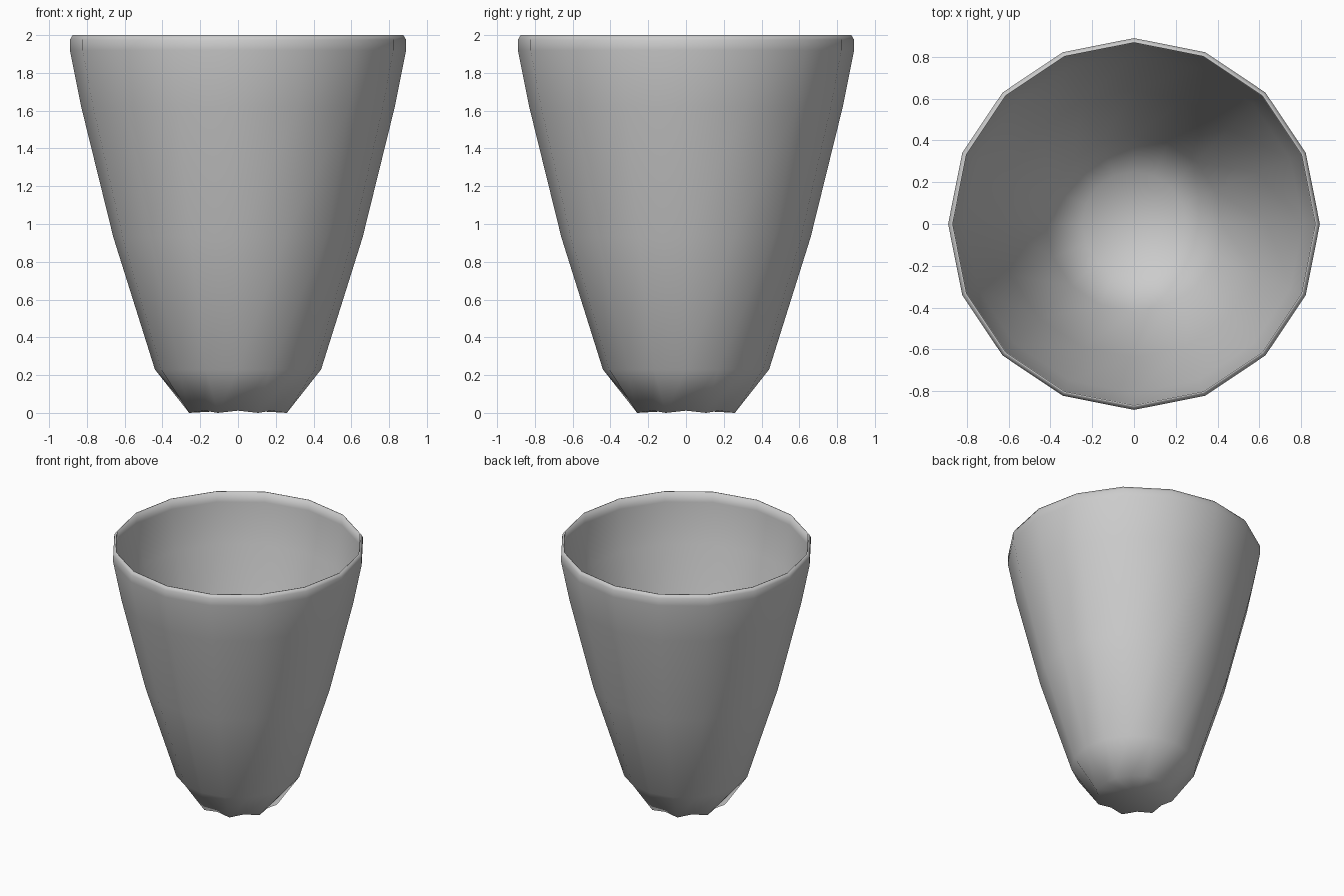
import bpy, bmesh
from math import sin, cos, pi

if "Cube" in bpy.data.objects:
    bpy.data.objects.remove(bpy.data.objects["Cube"])

SIDES = 16
# (radius, z): up the outside, over the lip, down the inside
OUTER = [(0.44, 0.23), (0.66, 0.93), (0.83, 1.62), (0.89, 1.92), (0.89, 1.975)]
LIP = [(0.875, 2.0), (0.868, 2.0)]
INNER = [(0.867, 1.92), (0.81, 1.62), (0.64, 0.93), (0.42, 0.245), (0.25, 0.04)]

bm = bmesh.new()


def ring(r, z, r_odd=None, z_odd=None):
    """Ring of vertices; odd corners may have their own radius and height."""
    verts = []
    for i in range(SIDES):
        odd = i % 2 and r_odd is not None
        rr, zz = (r_odd, z_odd) if odd else (r, z)
        a = 2 * pi * i / SIDES
        verts.append(bm.verts.new((rr * cos(a), rr * sin(a), zz)))
    return verts


# Base ring is lightly scalloped: eight feet corners touch the ground
rings = [ring(0.252, 0.012, 0.28, 0.0)]
rings += [ring(r, z) for r, z in OUTER + LIP + INNER]

# Walls
for a, b in zip(rings, rings[1:]):
    for i in range(SIDES):
        j = (i + 1) % SIDES
        bm.faces.new((a[i], a[j], b[j], b[i]))

# Underside and inside floor
for loop, z in ((rings[0], 0.015), (rings[-1], 0.035)):
    c = bm.verts.new((0, 0, z))
    for i in range(SIDES):
        bm.faces.new((c, loop[i], loop[(i + 1) % SIDES]))

bmesh.ops.recalc_face_normals(bm, faces=bm.faces[:])
for f in bm.faces:
    f.smooth = True

mesh = bpy.data.meshes.new("cup")
bm.to_mesh(mesh)
bm.free()
cup = bpy.data.objects.new("cup", mesh)
bpy.context.collection.objects.link(cup)
